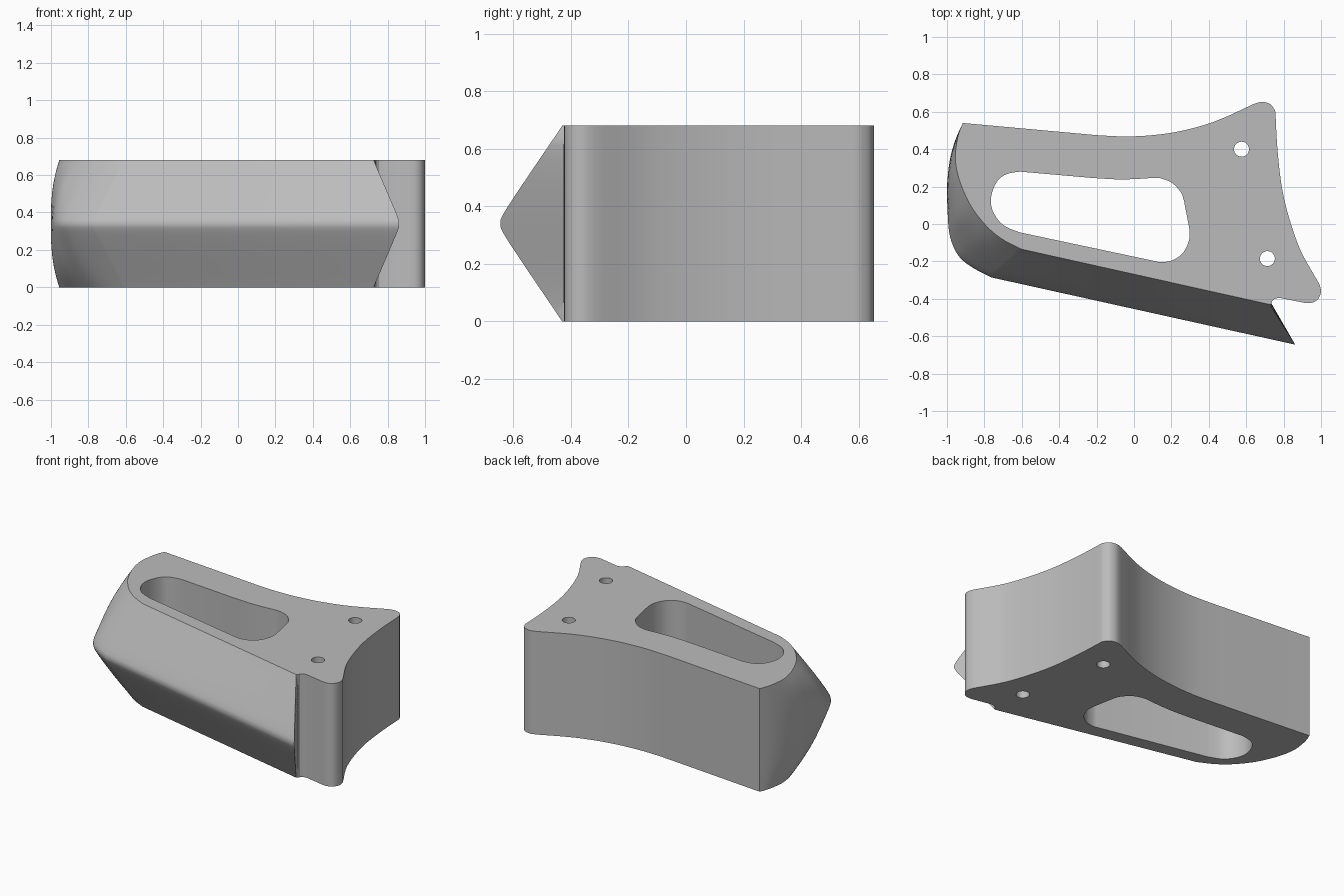
import bpy, bmesh, math

if "Cube" in bpy.data.objects:
    bpy.data.objects.remove(bpy.data.objects["Cube"])

HEIGHT = 0.68

grey = bpy.data.materials.new("plain_grey")
grey.use_nodes = True
COLOUR = (0.5, 0.5, 0.5, 1)
grey.diffuse_color = COLOUR
shader = grey.node_tree.nodes["Principled BSDF"]
shader.inputs["Base Color"].default_value = COLOUR
shader.inputs["Roughness"].default_value = 0.6


def spline(points, steps=5):
    """Smooth curve through points of any dimension, ends included."""
    padded = [points[0], *points, points[-1]]
    result = []
    for a, b, c, d in zip(padded, padded[1:], padded[2:], padded[3:]):
        for i in range(steps):
            t = i / steps
            result.append(tuple(
                q + t / 2 * (r - p + t * (2*p - 5*q + 4*r - s + t * (3*(q - r) + s - p)))
                for p, q, r, s in zip(a, b, c, d)))
    return result + [points[-1]]


def loft(name, rings):
    """Closed solid from a stack of matching rings."""
    bm = bmesh.new()
    layers = [[bm.verts.new(p) for p in ring] for ring in rings]
    n = len(layers[0])
    for low, high in zip(layers, layers[1:]):
        for i in range(n):
            j = (i + 1) % n
            bm.faces.new((low[i], low[j], high[j], high[i]))
    bm.faces.new(layers[0][::-1])
    bm.faces.new(layers[-1])
    bmesh.ops.remove_doubles(bm, verts=bm.verts, dist=0.0005)
    bmesh.ops.recalc_face_normals(bm, faces=bm.faces)
    mesh = bpy.data.meshes.new(name)
    bm.to_mesh(mesh)
    bm.free()
    mesh.materials.append(grey)
    obj = bpy.data.objects.new(name, mesh)
    bpy.context.collection.objects.link(obj)
    return obj


def prism(name, outline):
    return loft(name, [[(x, y, z) for x, y in outline] for z in (-0.1, HEIGHT + 0.1)])


# Bulging edge: rim x, rim y, ridge x, ridge y, roundness of the bulge
nose = spline([
    (-0.915, 0.54, -0.915, 0.54, 1), (-0.935, 0.49, -0.955, 0.45, 1),
    (-0.95, 0.42, -0.985, 0.34, 1), (-0.955, 0.34, -1, 0.2, 1),
    (-0.935, 0.24, -0.998, 0.1, 0.8), (-0.89, 0.13, -0.99, -0.03, 0.5),
    (-0.84, 0.05, -0.97, -0.11, 0.25), (-0.77, -0.03, -0.93, -0.18, 0.1),
    (-0.69, -0.09, -0.86, -0.235, 0), (-0.6, -0.135, -0.765, -0.285, 0)], 4)
nose.append((0.725, -0.43, 0.862, -0.645, 0))

# Straight-walled edges: notch, right tip, curved right side, upper tip, back
fixed = [(0.735, -0.425), (0.74, -0.41), (0.755, -0.398), (0.78, -0.395)]
fixed += spline([(0.92, -0.423), (0.955, -0.42), (0.985, -0.4), (1, -0.36), (0.99, -0.32)], 4)
fixed += spline([(0.97, -0.285), (0.89, -0.14), (0.83, 0.03), (0.79, 0.2), (0.767, 0.4), (0.757, 0.58)])
fixed += spline([(0.755, 0.605), (0.73, 0.64), (0.685, 0.653), (0.64, 0.642)], 4)
fixed += spline([(0.52, 0.585), (0.4, 0.537), (0.25, 0.497), (0.1, 0.475), (-0.05, 0.468), (-0.2, 0.475)])


def body_ring(level):
    """Outline at a level from -1 (bottom) to 1 (top)."""
    u = 1.08 * (1 - math.hypot(level, 0.07))
    u = 0 if abs(level) == 1 else min(max(u, 0), 1)
    z = HEIGHT * (level + 1) / 2
    ring = []
    for x, y, ridge_x, ridge_y, roundness in nose:
        t = u + roundness * (1 - (1 - u) ** 2.5 - u)
        ring.append((x + t * (ridge_x - x), y + t * (ridge_y - y), z))
    return ring + [(x, y, z) for x, y in fixed]


upper = [0.03, 0.06, 0.1, 0.15, 0.22, 0.35, 0.5, 0.65, 0.8, 0.9, 1]
body = loft("body", [body_ring(v) for v in [-v for v in upper[::-1]] + [0] + upper])

# Through openings
grip = spline([(-0.61, -0.045), (-0.7, -0.005), (-0.755, 0.07), (-0.763, 0.15),
               (-0.73, 0.23), (-0.68, 0.267), (-0.61, 0.28)])
grip += spline([(-0.22, 0.246), (-0.1, 0.239), (0, 0.24), (0.11, 0.247)])
grip += spline([(0.14, 0.245), (0.2, 0.222), (0.25, 0.17), (0.268, 0.12)])
grip += spline([(0.295, -0.02), (0.296, -0.08), (0.265, -0.15), (0.21, -0.192), (0.15, -0.204), (0.11, -0.198)])
cutters = [prism("grip_cutter", grip)]
for cx, cy in ((0.575, 0.4), (0.713, -0.185)):
    circle = [(cx + 0.04 * math.cos(a * math.tau / 32), cy + 0.04 * math.sin(a * math.tau / 32))
              for a in range(32)]
    cutters.append(prism("pin_cutter", circle))

bpy.ops.object.select_all(action="DESELECT")
body.select_set(True)
bpy.context.view_layer.objects.active = body
for cutter in cutters:
    cutter.hide_render = True
    cut = body.modifiers.new("opening", "BOOLEAN")
    cut.operation = "DIFFERENCE"
    cut.solver = "EXACT"
    cut.object = cutter
    bpy.ops.object.modifier_apply(modifier=cut.name)
    bpy.data.objects.remove(cutter)

bpy.ops.object.shade_smooth_by_angle(angle=math.radians(30))
